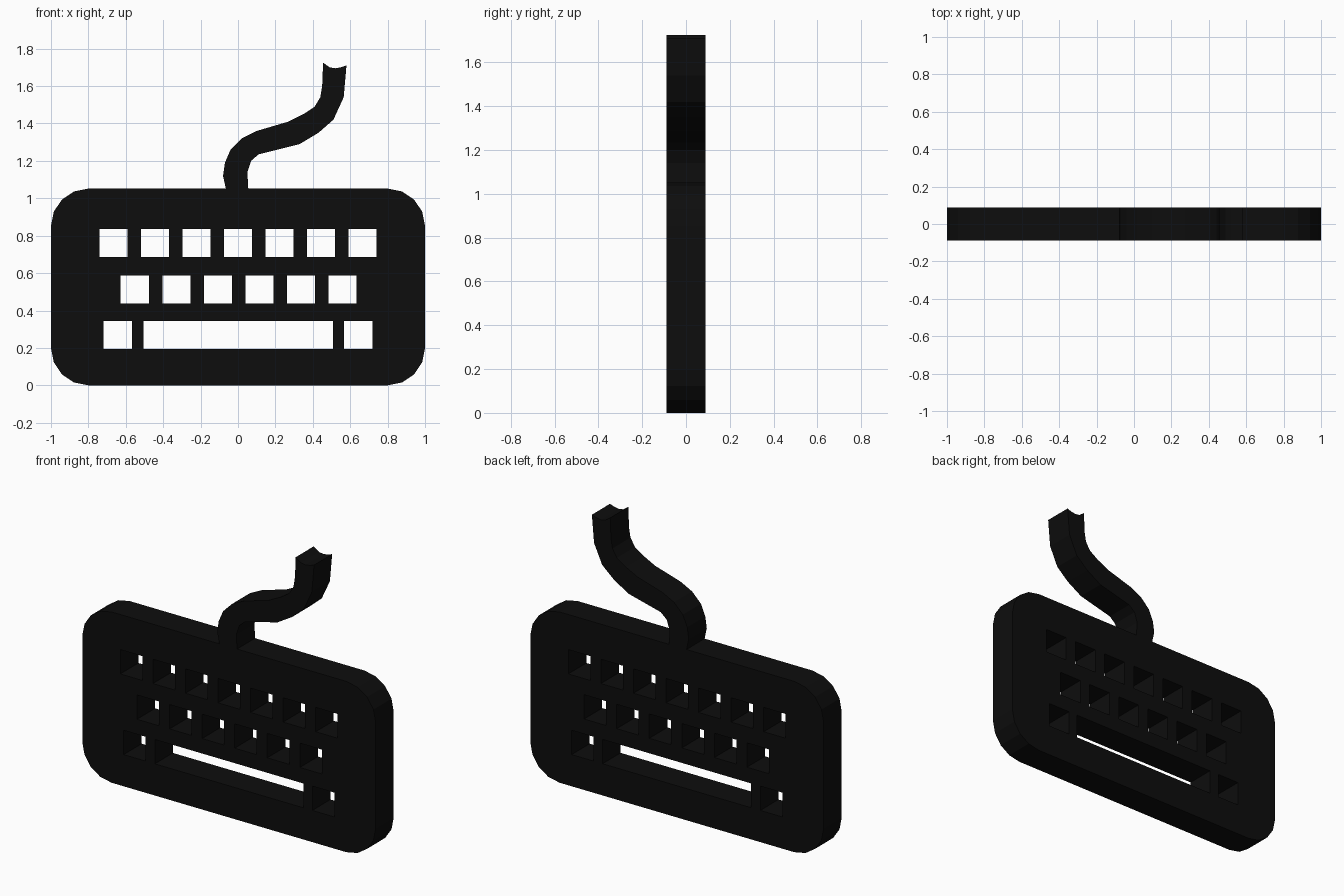
import bpy
import bmesh
from math import cos, sin, pi
from mathutils import Matrix

HALF_DEPTH = 0.088
WIDTH, HEIGHT, RADIUS = 2.0, 1.052, 0.2
KEY, PITCH = 0.15, 0.222

if "Cube" in bpy.data.objects:
    bpy.data.objects.remove(bpy.data.objects["Cube"])

black = bpy.data.materials.new("black")
black.use_nodes = True
colour = (0.004, 0.004, 0.004, 1)
black.diffuse_color = colour
black.node_tree.nodes["Principled BSDF"].inputs["Base Color"].default_value = colour


def plate(name, loops):
    """Extrude closed (x, z) loops into a standing slab; inner loops become holes."""
    curve = bpy.data.curves.new(name + "_profile", "CURVE")
    curve.dimensions = "2D"
    curve.fill_mode = "BOTH"
    curve.extrude = HALF_DEPTH
    for loop in loops:
        spline = curve.splines.new("POLY")
        spline.points.add(len(loop) - 1)
        for point, (x, z) in zip(spline.points, loop):
            point.co = (x, z, 0, 1)
        spline.use_cyclic_u = True
        spline.use_smooth = False
    helper = bpy.data.objects.new(name + "_profile", curve)
    bpy.context.collection.objects.link(helper)
    bpy.context.view_layer.update()
    mesh = bpy.data.meshes.new_from_object(helper)
    bpy.data.objects.remove(helper)
    bpy.data.curves.remove(curve)

    # Stand the slab upright and weld its caps to its walls
    bm = bmesh.new()
    bm.from_mesh(mesh)
    bmesh.ops.transform(bm, matrix=Matrix.Rotation(pi / 2, 4, "X"), verts=bm.verts)
    bmesh.ops.remove_doubles(bm, verts=bm.verts, dist=0.0001)
    bmesh.ops.recalc_face_normals(bm, faces=bm.faces)
    for face in bm.faces:
        face.smooth = False
        face.material_index = 0
    bm.to_mesh(mesh)
    bm.free()
    mesh.materials.clear()
    mesh.materials.append(black)
    mesh.name = name
    obj = bpy.data.objects.new(name, mesh)
    bpy.context.collection.objects.link(obj)
    return obj


def rounded_outline(segments=4):
    loop = []
    dx, dz = WIDTH / 2 - RADIUS, HEIGHT / 2 - RADIUS
    for corner, (sx, sz) in enumerate([(1, 1), (-1, 1), (-1, -1), (1, -1)]):
        for i in range(segments + 1):
            a = (corner + i / segments) * pi / 2
            loop.append((sx * dx + RADIUS * cos(a),
                         HEIGHT / 2 + sz * dz + RADIUS * sin(a)))
    return loop


def key_hole(x, z, width=KEY):
    w, h = width / 2, KEY / 2
    return [(x - w, z - h), (x - w, z + h), (x + w, z + h), (x + w, z - h)]


# Keyboard body with three rows of key openings
holes = [key_hole((i - 3) * PITCH, 0.761) for i in range(7)]
holes += [key_hole((i - 2.5) * PITCH + 0.003, 0.512) for i in range(6)]
holes += [key_hole(side * 0.643, 0.27) for side in (-1, 1)]
holes.append(key_hole(0.001, 0.27, width=1.013))
plate("keyboard_body", [rounded_outline()] + holes)

# Curling cable with a notched end
cable_left = [(-.065, HEIGHT), (-.08, 1.12), (-.07, 1.19), (-.04, 1.26), (.02, 1.32),
              (.1, 1.36), (.27, 1.41), (.35, 1.45), (.41, 1.49), (.44, 1.54),
              (.45, 1.6), (.455, 1.725)]
cable_tip = [(.49, 1.7), (.52, 1.695), (.55, 1.7)]
cable_right = [(.58, 1.71), (.565, 1.54), (.51, 1.42), (.43, 1.35), (.33, 1.29),
               (.11, 1.235), (.07, 1.2), (.05, 1.14), (.055, HEIGHT)]
plate("cable", [cable_left + cable_tip + cable_right])
